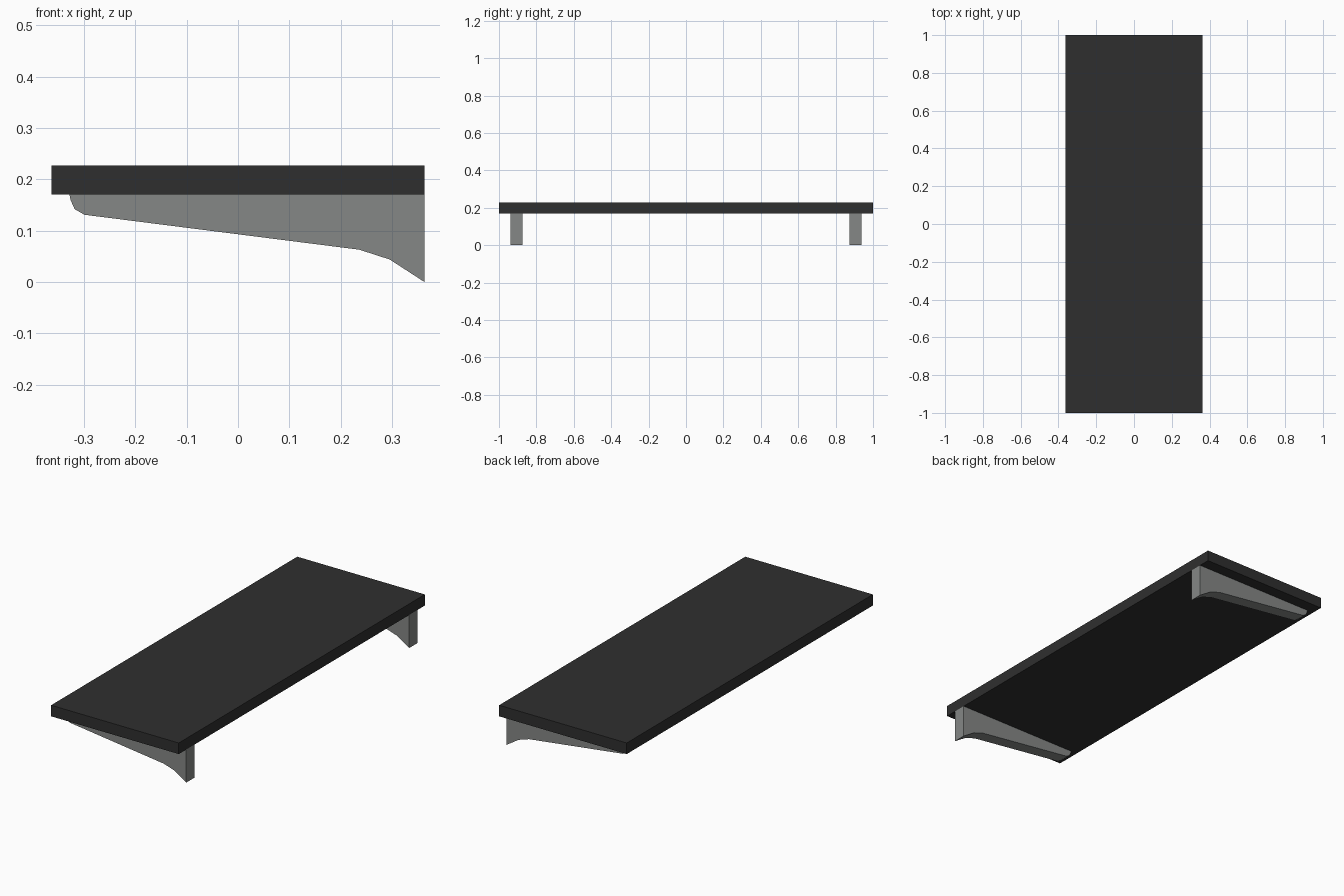
import bpy
import bmesh

if "Cube" in bpy.data.objects:
    bpy.data.objects.remove(bpy.data.objects["Cube"])


def material(name, rgb):
    m = bpy.data.materials.new(name)
    m.diffuse_color = (*rgb, 1.0)
    m.use_nodes = True
    m.node_tree.nodes["Principled BSDF"].inputs["Base Color"].default_value = m.diffuse_color
    return m


def extrude_profile(name, profile, y0, y1, mat):
    """Extrude an x/z outline along y into a solid object."""
    bm = bmesh.new()
    face = bm.faces.new([bm.verts.new((x, y0, z)) for x, z in profile])
    moved = bmesh.ops.extrude_face_region(bm, geom=[face])["geom"]
    verts = [g for g in moved if isinstance(g, bmesh.types.BMVert)]
    bmesh.ops.translate(bm, verts=verts, vec=(0, y1 - y0, 0))
    bmesh.ops.recalc_face_normals(bm, faces=bm.faces)
    mesh = bpy.data.meshes.new(name)
    bm.to_mesh(mesh)
    bm.free()
    mesh.materials.append(mat)
    obj = bpy.data.objects.new(name, mesh)
    bpy.context.collection.objects.link(obj)
    return obj


black = material("charcoal black", (0.028, 0.028, 0.028))
grey = material("metal grey", (0.235, 0.245, 0.238))

HALF_DEPTH = 0.363
Z_UNDER, Z_TOP = 0.17, 0.227

# Shelf board
board = [(-HALF_DEPTH, Z_UNDER), (HALF_DEPTH, Z_UNDER),
         (HALF_DEPTH, Z_TOP), (-HALF_DEPTH, Z_TOP)]
extrude_profile("shelf_board", board, -1.0, 1.0, black)

# Tapered brackets, rounded at the tip and flared at the wall
bracket = [(-0.328, Z_UNDER), (-0.326, 0.160), (-0.318, 0.142), (-0.299, 0.131),
           (0.236, 0.063), (0.295, 0.044), (HALF_DEPTH, 0.0), (HALF_DEPTH, Z_UNDER)]
for side, name in ((-1, "front_bracket"), (1, "back_bracket")):
    extrude_profile(name, bracket, side * 0.873, side * 0.939, grey)
